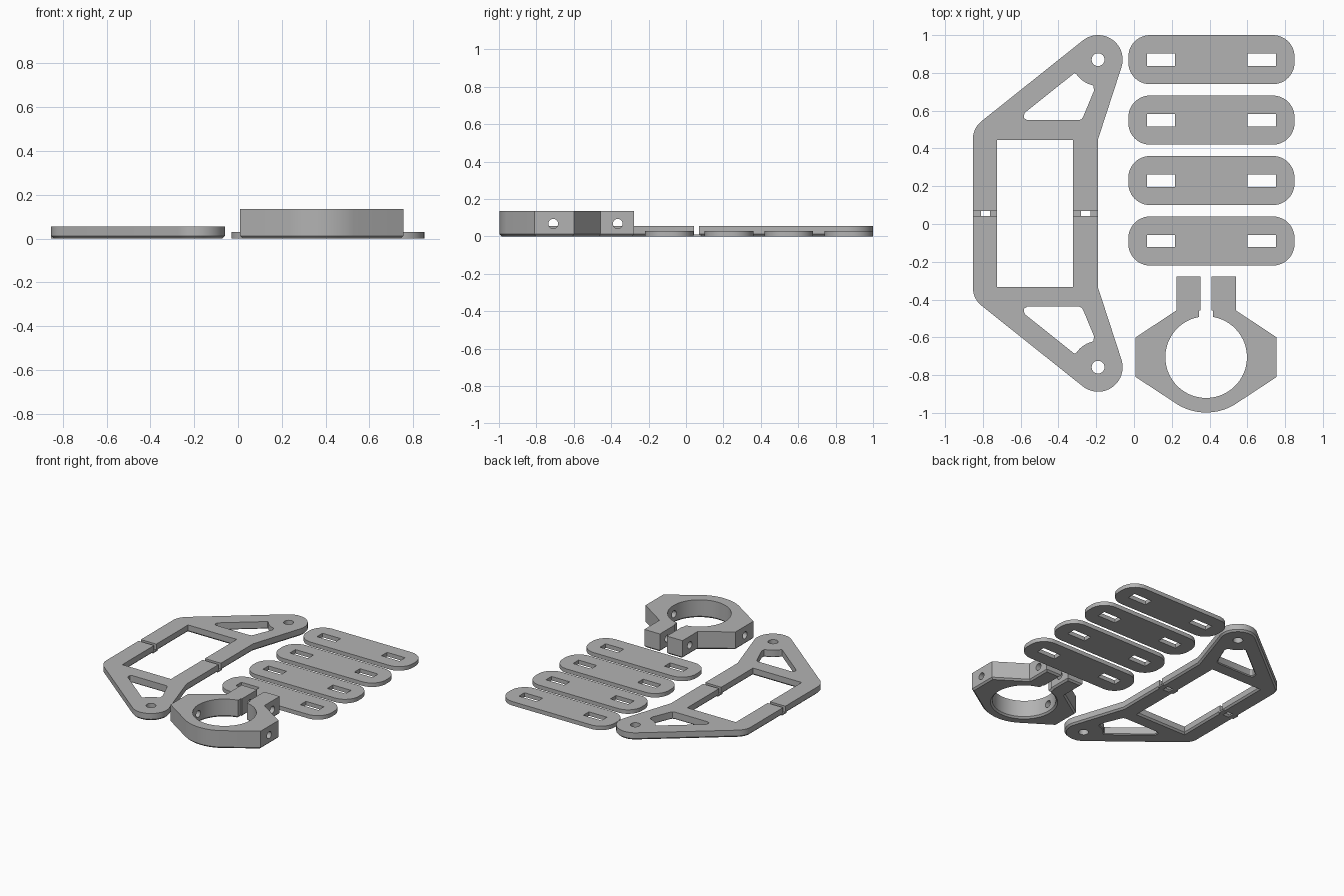
import bpy, bmesh, math
from mathutils import Vector

if "Cube" in bpy.data.objects:
    bpy.data.objects.remove(bpy.data.objects["Cube"])

grey = bpy.data.materials.new("plain grey")
grey.use_nodes = True
grey.diffuse_color = (0.45, 0.45, 0.45, 1)
grey.node_tree.nodes["Principled BSDF"].inputs["Base Color"].default_value = grey.diffuse_color

CHAMFER = 0.012


def arc(cx, cy, r, start, end, n=16):
    """Points along an arc, angles in degrees."""
    angles = [math.radians(start + (end - start) * i / n) for i in range(n + 1)]
    return [(cx + r * math.cos(a), cy + r * math.sin(a)) for a in angles]


def circle(cx, cy, r, n=32):
    return arc(cx, cy, r, 0, 360, n)[:-1]


def rect(x0, x1, y0, y1):
    return [(x0, y0), (x1, y0), (x1, y1), (x0, y1)]


def ccw(points):
    area = sum(a[0] * b[1] - b[0] * a[1] for a, b in zip(points, points[1:] + points[:1]))
    return points if area > 0 else points[::-1]


def grow(points, d):
    """Offset a counter-clockwise outline outwards by d."""
    result = []
    for i, p in enumerate(points):
        p, a, b = Vector(p), Vector(points[i - 1]), Vector(points[(i + 1) % len(points)])
        u, v = (p - a).normalized(), (b - p).normalized()
        n, m = Vector((u.y, -u.x)), Vector((v.y, -v.x))
        result.append(tuple(p + (n + m) * d / (1 + n.dot(m))))
    return result


def prism(name, points, layers):
    """Loft an outline through (height, offset) layers."""
    points = ccw(points)
    bm = bmesh.new()
    rings = [[bm.verts.new((x, y, z)) for x, y in grow(points, d)] for z, d in layers]
    n = len(points)
    for low, high in zip(rings, rings[1:]):
        for i in range(n):
            j = (i + 1) % n
            bm.faces.new((low[i], low[j], high[j], high[i]))
    bm.faces.new(rings[0][::-1])
    bm.faces.new(rings[-1])
    mesh = bpy.data.meshes.new(name)
    bm.to_mesh(mesh)
    bm.free()
    mesh.materials.append(grey)
    obj = bpy.data.objects.new(name, mesh)
    bpy.context.collection.objects.link(obj)
    return obj


def solid(name, points, height, chamfer=CHAMFER):
    layers = [(0, -chamfer), (chamfer, 0), (height, 0)] if chamfer else [(0, 0), (height, 0)]
    return prism(name, points, layers)


def hole(points, flare=0):
    """Vertical cutter, optionally flared at the underside."""
    if not flare:
        return prism("cutter", points, [(-0.1, 0), (0.3, 0)])
    return prism("cutter", points, [(-flare, 2 * flare), (flare, 0), (0.3, 0)])


def cut(obj, cutters):
    for c in cutters:
        mod = obj.modifiers.new("cut", "BOOLEAN")
        mod.operation, mod.solver, mod.object = "DIFFERENCE", "EXACT", c
    bpy.context.view_layer.update()
    mesh = bpy.data.meshes.new_from_object(obj.evaluated_get(bpy.context.evaluated_depsgraph_get()))
    obj.modifiers.clear()
    obj.data = mesh
    for c in cutters:
        bpy.data.objects.remove(c)


parts = []

# Slotted link plates
for k in range(4):
    y = 0.87 - 0.32 * k
    r, w, h = 0.115, 0.325, 0.015
    outline = []
    for sx, sy, a in ((1, 1, 0), (-1, 1, 90), (-1, -1, 180), (1, -1, 270)):
        outline += arc(0.41 + sx * w, y + sy * h, r, a, a + 90, 12)
    link = solid(f"link_plate_{k + 1}", outline, 0.03, 0)
    cut(link, [hole(rect(0.41 + s - 0.075, 0.41 + s + 0.075, y - 0.033, y + 0.033))
               for s in (-0.267, 0.267)])
    parts.append(link)

# Bracket: two mirrored halves either side of a narrow gap
MID, GAP, TOP = 0.056, 0.013, 0.055
PIN = (-0.19, 0.87)
half = ([(-0.853, MID + GAP)] + arc(-0.733, 0.45, 0.12, 180, 129, 8)
        + arc(*PIN, 0.13, 129, -18, 28)
        + [(-0.19, 0.45), (-0.19, MID + GAP), (-0.322, MID + GAP),
           (-0.322, 0.445), (-0.725, 0.445), (-0.725, MID + GAP)])
window = ([(-0.565, 0.55), (-0.29, 0.55), (-0.277, 0.555), (-0.268, 0.57), (-0.212, 0.705),
           (-0.214, 0.73)] + arc(*PIN, 0.138, 256, 214, 8)
          + [(-0.315, 0.799), (-0.577, 0.59), (-0.583, 0.575), (-0.582, 0.56)])


def flip(points):
    return [(x, 2 * MID - y) for x, y in points]


for name, side in (("bracket_back_half", list), ("bracket_front_half", flip)):
    bracket = solid(name, side(half), TOP)
    cut(bracket, [hole(side(window), 0.006), hole(side(circle(*PIN, 0.034)))])
    parts.append(bracket)

# Thin tabs that join the halves
for k, (x0, x1) in enumerate(((-0.853, -0.81), (-0.762, -0.725), (-0.322, -0.28), (-0.23, -0.19))):
    parts.append(solid(f"joining_tab_{k + 1}", rect(x0, x1, MID - 0.025, MID + 0.025), 0.011, 0))

# Split clamp ring with two ears
CX, CY, BORE = 0.382, -0.705, 0.216
SLOT, RELIEF = 0.029, 0.037
a = math.degrees(math.acos(RELIEF / BORE))
right = [(RELIEF, -0.458), (SLOT, -0.458), (SLOT, -0.278), (0.158, -0.278),
         (0.158, -0.458), (0.373, -0.6), (0.373, -0.81)]
clamp_outline = ([(CX + x, y) for x, y in right]
                 + arc(CX, CY, 0.293, -60, -120, 14)
                 + [(CX - x, y) for x, y in right[::-1]]
                 + arc(CX, CY, BORE, 180 - a, 360 + a, 56))
clamp = solid("split_clamp", clamp_outline, 0.135)

# Cross holes through the ears and the ring sides
drills = []
for y in (-0.71, -0.365):
    drill = prism("cutter", circle(0, 0, 0.026, 24), [(-0.6, 0), (0.6, 0)])
    drill.rotation_euler.y = math.pi / 2
    drill.location = (CX, y, 0.068)
    drills.append(drill)
cut(clamp, drills)
parts.append(clamp)

# Smooth the curved walls, keep edges sharp
bpy.ops.object.select_all(action="DESELECT")
for obj in parts:
    obj.select_set(True)
bpy.context.view_layer.objects.active = parts[0]
bpy.ops.object.shade_smooth_by_angle(angle=math.radians(25))
